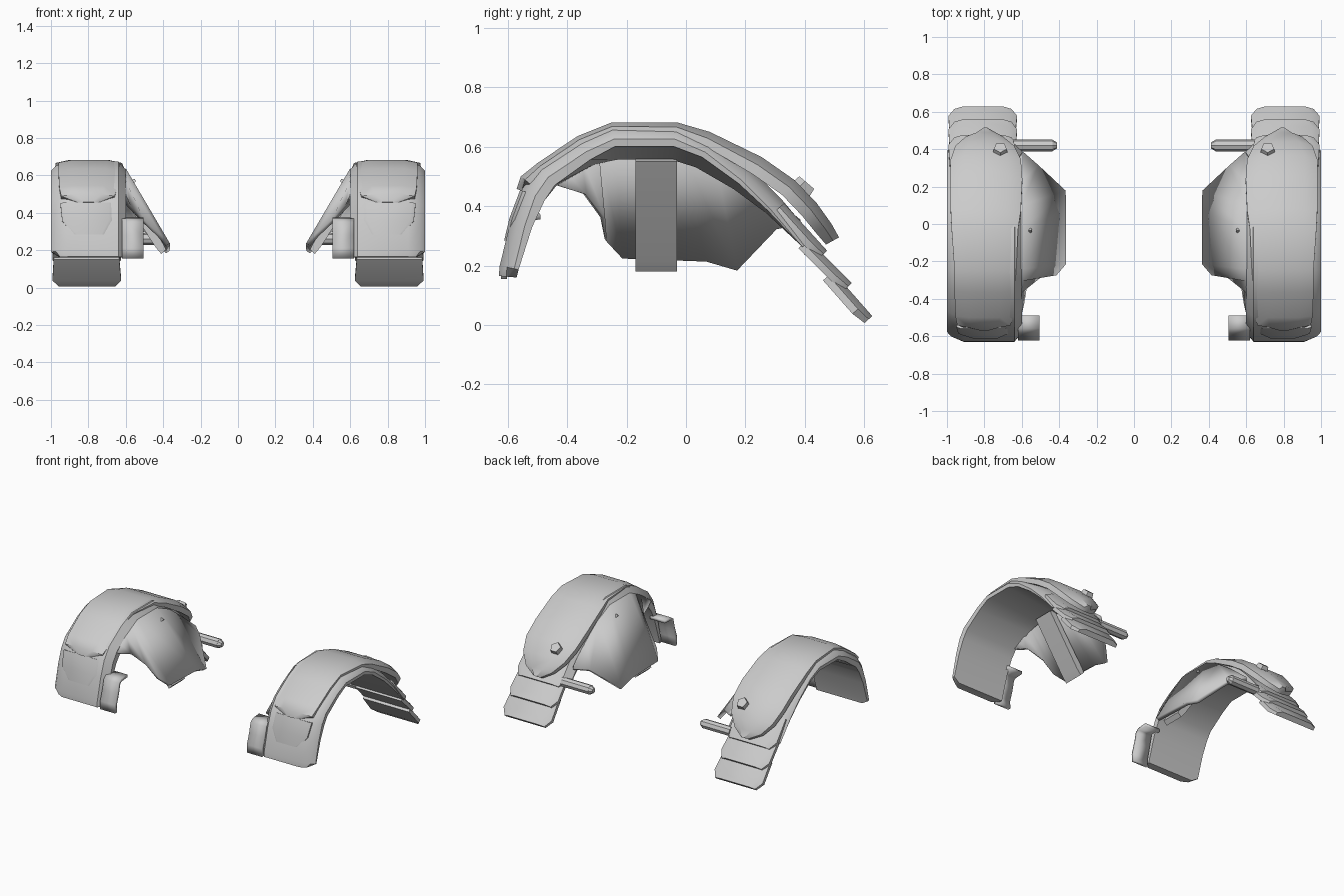
import bpy
import bmesh
import math
from mathutils import Vector

if "Cube" in bpy.data.objects:
    bpy.data.objects.remove(bpy.data.objects["Cube"])


def finish(obj, thickness=0.0, angle=35):
    """Optional wall thickness, then mirror to the other side and smooth."""
    if thickness:
        mod = obj.modifiers.new("Wall", 'SOLIDIFY')
        mod.thickness = thickness
        mod.offset = 0
    obj.modifiers.new("Mirror", 'MIRROR')
    bpy.ops.object.select_all(action='DESELECT')
    obj.select_set(True)
    bpy.context.view_layer.objects.active = obj
    bpy.ops.object.shade_smooth_by_angle(angle=math.radians(angle))
    return obj


def loft(name, rows, closed=False, thickness=0.0, angle=35):
    """Skin equal-length rows of points; closed rows become a capped solid."""
    bm = bmesh.new()
    grid = [[bm.verts.new(p) for p in row] for row in rows]
    n = len(grid[0])
    for a, b in zip(grid, grid[1:]):
        for i in range(n if closed else n - 1):
            j = (i + 1) % n
            bm.faces.new((a[i], a[j], b[j], b[i]))
    if closed:
        bm.faces.new(grid[0])
        bm.faces.new(grid[-1])
    bmesh.ops.recalc_face_normals(bm, faces=bm.faces)
    mesh = bpy.data.meshes.new(name)
    bm.to_mesh(mesh)
    bm.free()
    obj = bpy.data.objects.new(name, mesh)
    bpy.context.collection.objects.link(obj)
    return finish(obj, thickness, angle)


def normals(path):
    """Outward normals of a (y, z) path running front to back over the top."""
    out = []
    for i in range(len(path)):
        a, b = path[max(i - 1, 0)], path[min(i + 1, len(path) - 1)]
        t = Vector((b[0] - a[0], b[1] - a[1])).normalized()
        out.append((-t.y, t.x))
    return out


def plate(name, stations, bevel, angle=35):
    """Solid plate from (y, z, x_in, x_out, depth) stations with rolled edges."""
    rows = []
    for (y, z, a, b, d), n in zip(stations, normals([s[:2] for s in stations])):
        e = min(bevel, (b - a) * 0.3)
        sec = [(a, -d), (a, -d * 0.45), (a + e, 0), (b - e, 0), (b, -d * 0.45), (b, -d)]
        rows.append([(x, y + n[0] * k, z + n[1] * k) for x, k in sec])
    return loft(name, rows, True, angle=angle)


def rod(name, loc, direction, radius, length, sides, tip=1.0):
    """Straight prism or cone aligned with a direction."""
    bpy.ops.mesh.primitive_cone_add(
        vertices=sides, radius1=radius, radius2=radius * tip, depth=length,
        location=loc, rotation=Vector(direction).to_track_quat('Z', 'Y').to_euler())
    obj = bpy.context.object
    bpy.ops.object.transform_apply(location=True, rotation=True, scale=True)
    obj.name = name
    return finish(obj)


# Main arch shell: (y, z, depth at outer side, depth at inner side)
arch = [(-.63, .165, .06, .06), (-.627, .20, .065, .065), (-.59, .35, .075, .075),
        (-.552, .457, .085, .085), (-.497, .535, .085, .09), (-.36, .627, .08, .1),
        (-.25, .675, .075, .12), (-.03, .675, .075, .12), (.09, .625, .07, .11),
        (.22, .525, .065, .09), (.32, .425, .06, .07), (.43, .295, .05, .05)]
rows = []
for i, ((y, z, da, db), n) in enumerate(zip(arch, normals([p[:2] for p in arch]))):
    sec = [(.60, -db), (.60, -.045), (.64, 0), (.91, 0), (.975, -.025), (.999, -.05), (.995, -da)]
    rows.append([(min(x, .95) if i == 0 else x, y + n[0] * d, z + n[1] * d) for x, d in sec])
loft("arch_shell", rows, True)

# Raised cover on top of the arch, tapering to a tip at both ends
plate("arch_cover", [
    (-.57, .458, .75, .85, .04), (-.556, .50, .66, .945, .04),
    (-.50, .545, .645, .955, .03), (-.365, .636, .64, .96, .03),
    (-.25, .682, .63, .96, .03), (-.03, .682, .62, .975, .035),
    (.08, .65, .605, .98, .05), (.255, .565, .597, .982, .065),
    (.365, .488, .605, .98, .065), (.44, .41, .64, .955, .065),
    (.49, .34, .70, .90, .06), (.515, .295, .77, .82, .05)], .07)

# Shallow raised panel on the front of the arch
plate("front_panel", [
    (-.612, .285, .71, .88, .02), (-.594, .36, .67, .94, .02),
    (-.558, .455, .67, .95, .02)], .02)

# Overlapping mud flaps at the back
flaps = [((.33, .41), (.475, .25)), ((.41, .29), (.558, .142)), ((.495, .18), (.627, .03))]
for i, (a, b) in enumerate(flaps):
    def at(t):
        return (a[0] + (b[0] - a[0]) * t, a[1] + (b[1] - a[1]) * t)
    plate(f"mud_flap_{i + 1}", [
        (*at(0), .635, .985, .045), (*at(.75), .625, .992, .045),
        (*at(1), .655, .96, .035)], .04)

# Sloping inner liner between the arch and the body
liner_top = [(-.47, .49), (-.42, .53), (-.36, .57), (-.30, .60), (-.24, .63),
             (-.03, .63), (.10, .57), (.22, .48), (.36, .36)]
liner_low = [(.60, -.43, .47), (.585, -.34, .44), (.51, -.28, .36),
             (.425, -.27, .285), (.375, -.215, .23), (.375, .07, .22),
             (.375, .175, .19), (.52, .31, .33), (.60, .38, .345)]
loft("inner_liner", [[(.61, y, z) for y, z in liner_top], liner_low], thickness=.025, angle=20)

# Strap behind the liner
strap = [(.62, .56), (.40, .235), (.385, .205), (.41, .18), (.44, .215), (.66, .55)]
loft("liner_strap", [[(x, y, z) for x, z in strap] for y in (-.17, -.03)], True)

# Folded bracket at the front inner corner
bracket = [(-.612, .155), (-.614, .21), (-.59, .28), (-.575, .345), (-.555, .36), (-.49, .365)]
loft("front_bracket", [[(.505, y, z), (.62, y, z)] for y, z in bracket], thickness=.02, angle=20)

# Mounting peg with a tapered end, cover bolt and liner stud
rod("mounting_peg", (.54, .42, .26), (1, 0, 0), .032, .21, 8)
rod("peg_tip", (.425, .42, .26), (-1, 0, 0), .032, .025, 8, .5)
rod("cover_bolt", (.715, .393, .458), (0, .65, .76), .045, .05, 5, .8)
rod("liner_stud", (.56, -.035, .565), (-.83, 0, .56), .022, .03, 3, .4)
